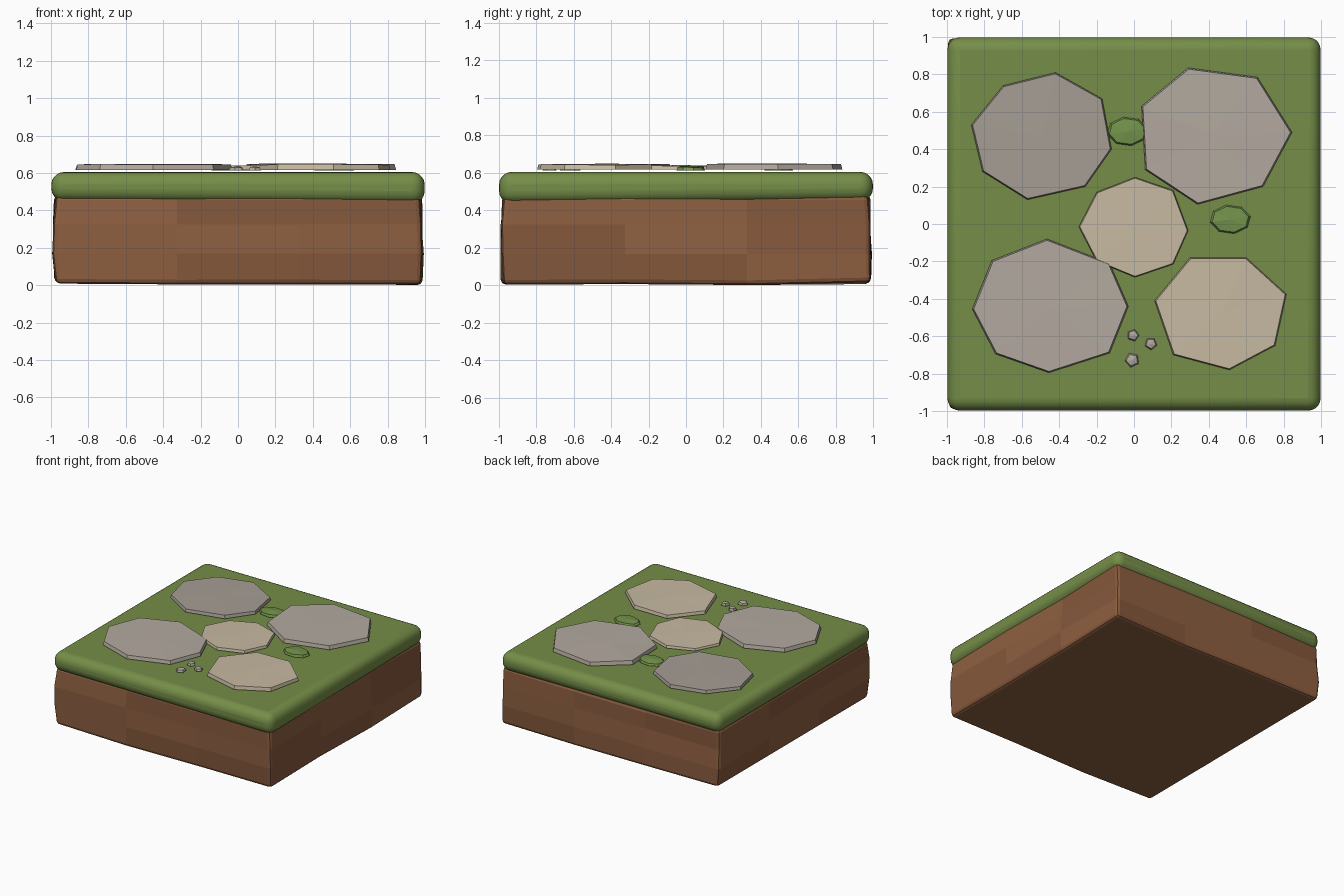
import bpy, bmesh, math, random
from mathutils import Vector

if "Cube" in bpy.data.objects:
    bpy.data.objects.remove(bpy.data.objects["Cube"])

random.seed(4)


def material(name, rgb):
    m = bpy.data.materials.new(name)
    m.diffuse_color = (*rgb, 1)
    m.use_nodes = True
    m.node_tree.nodes["Principled BSDF"].inputs["Base Color"].default_value = m.diffuse_color
    return m


DIRT = material("dirt", (0.27, 0.115, 0.052))
DIRT_DARK = material("dark_dirt", (0.235, 0.098, 0.045))
GRASS = material("grass", (0.18, 0.27, 0.065))
MOSS = material("moss", (0.17, 0.29, 0.07))
GREY = material("grey_stone", (0.45, 0.40, 0.35))
DARK_GREY = material("dark_grey_stone", (0.38, 0.34, 0.30))
TAN = material("tan_stone", (0.57, 0.49, 0.36))


def add(name, bm, *mats):
    bmesh.ops.recalc_face_normals(bm, faces=bm.faces[:])
    me = bpy.data.meshes.new(name)
    bm.to_mesh(me)
    bm.free()
    for m in mats:
        me.materials.append(m)
    ob = bpy.data.objects.new(name, me)
    bpy.context.collection.objects.link(ob)
    return ob


def box(size, z0, z1):
    bm = bmesh.new()
    bmesh.ops.create_cube(bm, size=1)
    for v in bm.verts:
        v.co = Vector((v.co.x * size, v.co.y * size, z1 if v.co.z > 0 else z0))
    return bm


def bevel(ob, width, segments):
    b = ob.modifiers.new("bevel", 'BEVEL')
    b.width, b.segments = width, segments
    b.limit_method, b.angle_limit = 'ANGLE', math.radians(40)


def slab(name, pts, z0, z1, mat, crown=0.004, inset=0.98):
    """Low-poly slab with slightly tapered sides and a faceted, crowned top."""
    bm = bmesh.new()
    c = Vector((sum(p[0] for p in pts), sum(p[1] for p in pts))) / len(pts)
    lo = [bm.verts.new((x, y, z0)) for x, y in pts]
    hi = []
    for p in pts:
        q = c + (Vector(p) - c) * inset
        hi.append(bm.verts.new((q.x, q.y, z1 + random.uniform(-.003, .003))))
    top = bm.verts.new((c.x, c.y, z1 + crown))
    bm.faces.new(lo[::-1])
    for i in range(len(pts)):
        j = (i + 1) % len(pts)
        bm.faces.new((lo[i], lo[j], hi[j], hi[i]))
        bm.faces.new((hi[i], hi[j], top))
    return add(name, bm, mat)


def ring(x, y, rx, ry, n, turn=0):
    return [(x + rx * math.cos(turn + math.tau * i / n),
             y + ry * math.sin(turn + math.tau * i / n)) for i in range(n)]


# Rough earth block, bulging slightly around its middle
bm = box(1.955, 0.012, 0.48)
bmesh.ops.subdivide_edges(bm, edges=bm.edges[:], cuts=2, use_grid_fill=True)
for v in bm.verts:
    mid = 0.1 < v.co.z < 0.4
    for a in (0, 1):
        if abs(v.co[a]) > 0.9:
            v.co[a] *= 1 + (random.uniform(0, .018) if mid else random.uniform(-.008, .012))
    if v.co.z < 0.1:
        v.co.z = random.uniform(0, .02) if max(abs(v.co.x), abs(v.co.y)) > .9 else 0.012
for f in bm.faces:
    f.material_index = int(random.random() < 0.3 and f.normal.z > -0.5)
dirt = add("earth_block", bm, DIRT, DIRT_DARK)
bevel(dirt, 0.025, 2)

# Rounded turf layer with an underside that tilts a little
bm = box(1.996, 0.44, 0.605)
for v in bm.verts:
    if v.co.z < 0.5:
        v.co.z = 0.435 if v.co.x > 0 and v.co.y < 0 else 0.45
grass = add("turf_layer", bm, GRASS)
bevel(grass, 0.068, 5)
bpy.context.view_layer.objects.active = grass
grass.select_set(True)
bpy.ops.object.shade_smooth_by_angle(angle=math.radians(40))

# Paving stones
slab("paving_stone_back_left",
     [(-.87, .53), (-.81, .28), (-.57, .13), (-.26, .20),
      (-.12, .40), (-.17, .67), (-.42, .81), (-.70, .74)], .617, .642, DARK_GREY)
slab("paving_stone_back_right",
     [(.04, .63), (.06, .29), (.34, .105), (.69, .20),
      (.845, .49), (.66, .785), (.29, .835)], .617, .646, GREY)
slab("paving_stone_centre",
     [(-.20, .17), (-.295, -.015), (-.20, -.20), (.005, -.285),
      (.21, -.215), (.29, -.035), (.21, .18), (.005, .25)], .617, .637, TAN)
slab("paving_stone_front_left",
     [(-.865, -.455), (-.74, -.695), (-.455, -.795), (-.13, -.69),
      (-.03, -.44), (-.13, -.21), (-.465, -.08), (-.76, -.195)], .617, .645, GREY)
slab("paving_stone_front_right",
     [(.11, -.41), (.21, -.70), (.51, -.78), (.755, -.65),
      (.815, -.375), (.60, -.18), (.30, -.18)], .617, .644, TAN)

# Moss tufts between the stones
for i, (x, y) in enumerate([(-.035, .495), (.515, .025)]):
    slab(f"moss_tuft_{i + 1}", ring(x, y, .11, .078, 8, .2),
         .612, .63, MOSS, .008, .9)

# Pebbles
for i, (x, y, r) in enumerate([(-.005, -.595, .033), (.09, -.64, .034), (-.01, -.727, .04)]):
    slab(f"pebble_{i + 1}", ring(x, y, r, r, 5, i), .612, .63, GREY, .006, .8)
